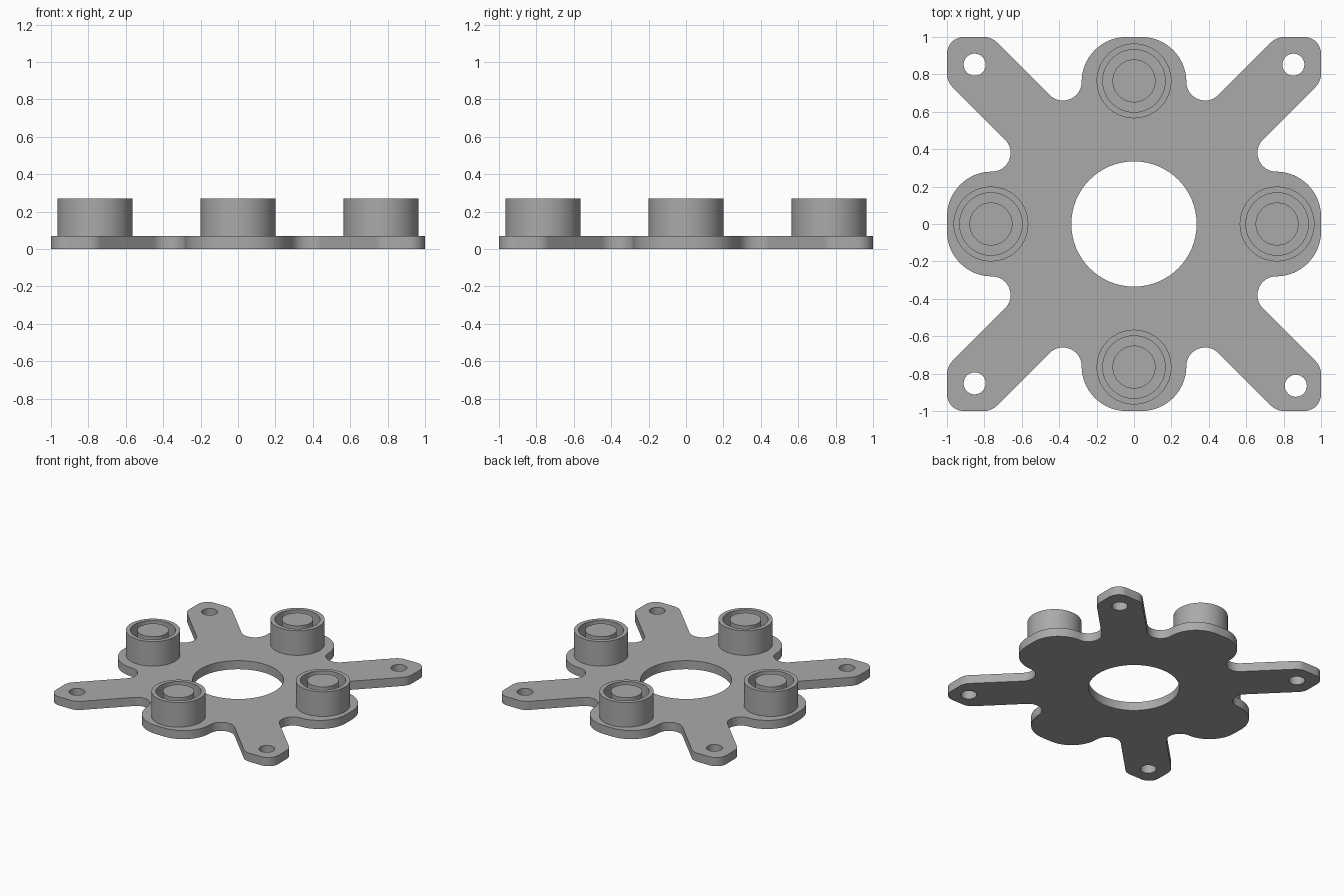
import bpy, bmesh
from math import sin, cos, pi, radians
from mathutils import Matrix, Vector

PLATE_TOP, BOSS_TOP = 0.07, 0.27
BOSS_OFFSET = 0.765

cube = bpy.data.objects.get("Cube")
if cube:
    bpy.data.objects.remove(cube, do_unlink=True)

grey = bpy.data.materials.new("plain_grey")
grey.use_nodes = True
colour = (0.4, 0.4, 0.4, 1)
grey.diffuse_color = colour
grey.node_tree.nodes["Principled BSDF"].inputs["Base Color"].default_value = colour


def arc(cx, cy, r, start, end, steps):
    angles = [radians(start + (end - start) * i / steps) for i in range(steps + 1)]
    return [(cx + r * cos(a), cy + r * sin(a)) for a in angles]


def circle(cx, cy, r, steps):
    return arc(cx, cy, r, 0, 360, steps)[:-1]


def finish(obj):
    obj.data.materials.clear()
    obj.data.materials.append(grey)
    bpy.ops.object.select_all(action="DESELECT")
    obj.select_set(True)
    bpy.context.view_layer.objects.active = obj
    bpy.ops.object.shade_smooth_by_angle(angle=radians(30))


# Plate outline: half a lobe, fillet and half an arm, mirrored then rotated
half = (arc(0.04, 0.76, 0.24, 90, 0, 16)
        + arc(0.38, 0.76, 0.1, 180, 315, 16)
        + arc(0.803, 0.9, 0.1, 135, 90, 6)
        + arc(0.91, 0.91, 0.09, 90, 45, 6))
quarter = half + [(y, x) for x, y in reversed(half[:-1])]
outline = []
for k in range(4):
    turn = Matrix.Rotation(-k * pi / 2, 2)
    outline += [tuple(turn @ Vector(p)) for p in quarter]

# Centre opening and arm holes (one hole sits slightly further out)
loops = [outline, circle(0, 0, 0.335, 64)]
for sx, sy in ((1, 1), (-1, 1), (-1, -1), (1, -1)):
    d = 0.865 if (sx, sy) == (1, -1) else 0.852
    loops.append(circle(sx * d, sy * d, 0.059, 32))

curve = bpy.data.curves.new("plate", "CURVE")
curve.dimensions = "2D"
curve.fill_mode = "BOTH"
curve.extrude = PLATE_TOP / 2
for points in loops:
    spline = curve.splines.new("POLY")
    spline.points.add(len(points) - 1)
    for point, (x, y) in zip(spline.points, points):
        point.co = (x, y, 0, 1)
    spline.use_cyclic_u = True
plate = bpy.data.objects.new("plate", curve)
bpy.context.collection.objects.link(plate)
bpy.ops.object.select_all(action="DESELECT")
plate.select_set(True)
bpy.context.view_layer.objects.active = plate
bpy.ops.object.convert(target="MESH")
plate = bpy.context.object
bm = bmesh.new()
bm.from_mesh(plate.data)
bmesh.ops.translate(bm, verts=bm.verts, vec=(0, 0, PLATE_TOP / 2))
bmesh.ops.remove_doubles(bm, verts=bm.verts, dist=0.0001)
bmesh.ops.recalc_face_normals(bm, faces=bm.faces)
bm.to_mesh(plate.data)
bm.free()
finish(plate)

# Bosses: outer ring and centre post with a groove between them
floor = PLATE_TOP + 0.005
profile = [(0, BOSS_TOP), (0.115, BOSS_TOP), (0.115, floor), (0.167, floor),
           (0.167, BOSS_TOP), (0.2, BOSS_TOP), (0.2, PLATE_TOP)]


def boss(name, x, y):
    bm = bmesh.new()
    verts = [bm.verts.new((r, 0, z)) for r, z in profile]
    edges = [bm.edges.new(pair) for pair in zip(verts, verts[1:])]
    bmesh.ops.spin(bm, geom=verts + edges, cent=(0, 0, 0), axis=(0, 0, 1),
                   angle=2 * pi, steps=64)
    bmesh.ops.remove_doubles(bm, verts=bm.verts, dist=0.0001)
    bmesh.ops.recalc_face_normals(bm, faces=bm.faces)
    if sum((f.normal.z for f in bm.faces)) < 0:
        bmesh.ops.reverse_faces(bm, faces=bm.faces)
    mesh = bpy.data.meshes.new(name)
    bm.to_mesh(mesh)
    bm.free()
    obj = bpy.data.objects.new(name, mesh)
    obj.location = (x, y, 0)
    bpy.context.collection.objects.link(obj)
    finish(obj)


for name, x, y in (("front_boss", 0, -1), ("back_boss", 0, 1),
                   ("left_boss", 1, 0), ("right_boss", -1, 0)):
    boss(name, x * BOSS_OFFSET, y * BOSS_OFFSET)
